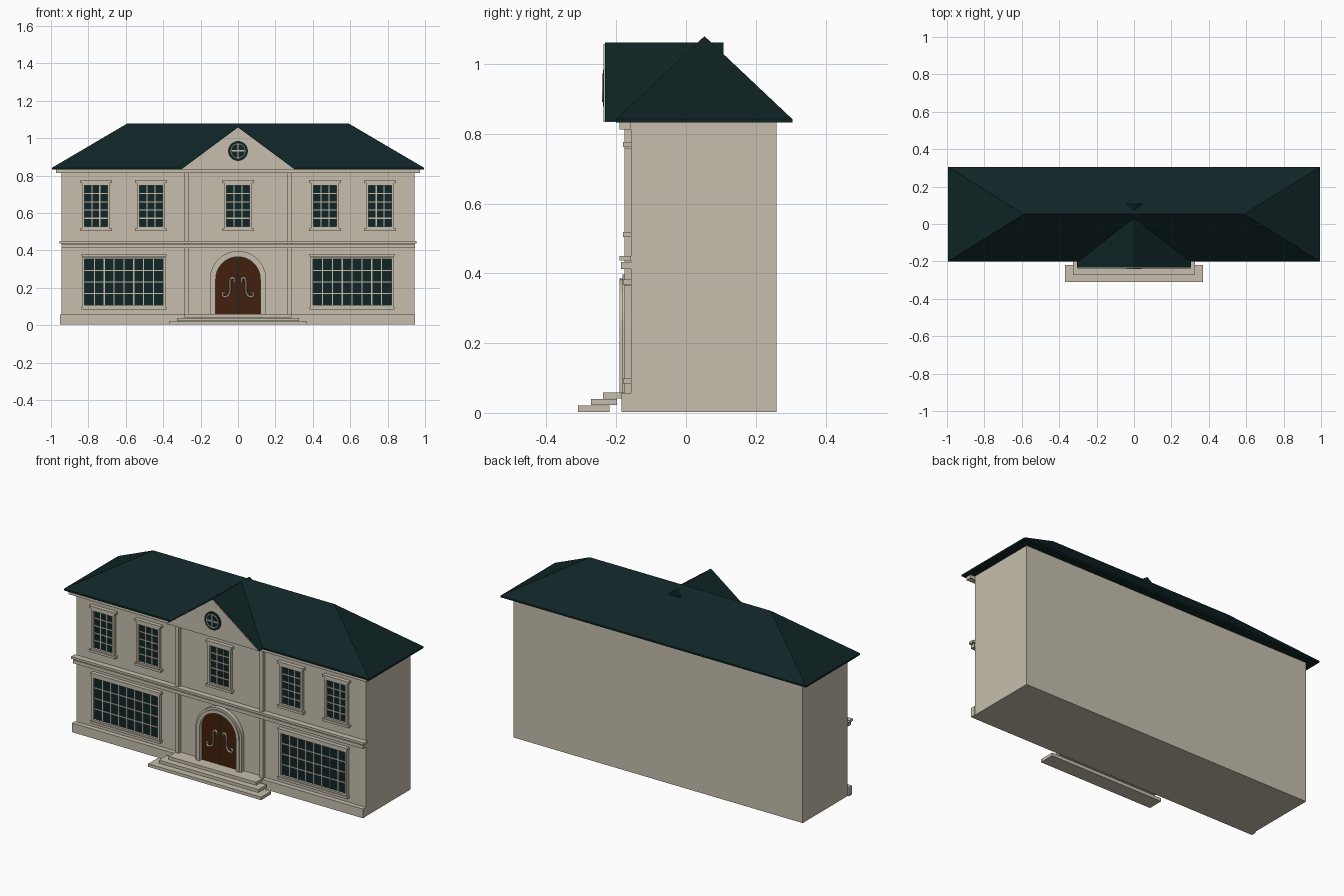
import bpy, bmesh, math
from mathutils import Vector

if "Cube" in bpy.data.objects:
    bpy.data.objects.remove(bpy.data.objects["Cube"])


def material(name, rgb):
    m = bpy.data.materials.new(name)
    m.diffuse_color = (*rgb, 1)
    m.use_nodes = True
    m.node_tree.nodes["Principled BSDF"].inputs["Base Color"].default_value = m.diffuse_color
    return m


STONE = material("warm stone", (0.57, 0.52, 0.42))
TEAL = material("dark teal", (0.005, 0.018, 0.019))
WOOD = material("brown wood", (0.055, 0.014, 0.004))
WALL = -0.157  # front wall plane


def finish(name, bm, mat):
    bmesh.ops.recalc_face_normals(bm, faces=bm.faces)
    me = bpy.data.meshes.new(name)
    bm.to_mesh(me)
    bm.free()
    me.materials.append(mat)
    ob = bpy.data.objects.new(name, me)
    bpy.context.collection.objects.link(ob)
    return ob


def add_box(bm, x0, x1, y0, y1, z0, z1):
    r = bmesh.ops.create_cube(bm, size=1)
    for v in r["verts"]:
        v.co = Vector(((x0 + x1) / 2 + v.co.x * (x1 - x0),
                       (y0 + y1) / 2 + v.co.y * (y1 - y0),
                       (z0 + z1) / 2 + v.co.z * (z1 - z0)))


def boxes(name, mat, *dims):
    bm = bmesh.new()
    for d in dims:
        add_box(bm, *d)
    return finish(name, bm, mat)


def add_prism(bm, outline, y0, y1):
    """Extrude an (x, z) outline from y0 to y1."""
    f = bm.faces.new([bm.verts.new((x, y0, z)) for x, z in outline])
    r = bmesh.ops.extrude_face_region(bm, geom=[f])
    for v in r["geom"]:
        if isinstance(v, bmesh.types.BMVert):
            v.co.y = y1


def prism(name, mat, outline, y0, y1):
    bm = bmesh.new()
    add_prism(bm, outline, y0, y1)
    return finish(name, bm, mat)


def arc(r, cz, a0, a1, n):
    return [(r * math.cos(a0 + (a1 - a0) * i / n), cz + r * math.sin(a0 + (a1 - a0) * i / n))
            for i in range(n + 1)]


# Main block and horizontal mouldings
boxes("house_walls", STONE, (-0.943, 0.943, WALL, 0.26, 0.003, 0.835))
boxes("plinth", STONE, (-0.952, 0.945, -0.185, WALL, 0.003, 0.057))
boxes("belt_course", STONE, (-0.945, 0.945, -0.187, WALL, 0.412, 0.432),
      (-0.955, 0.955, -0.19, WALL, 0.437, 0.45))
boxes("cornice", STONE, (-0.972, 0.972, -0.19, WALL, 0.813, 0.832))
boxes("pilasters", STONE, *[(s * 0.275 - 0.012, s * 0.275 + 0.012, -0.177, WALL, 0.057, 0.813)
                            for s in (-1, 1)])

# Entrance steps
for i, (hw, y0, y1, z) in enumerate([(0.368, -0.31, -0.22, 0.003),
                                     (0.325, -0.273, -0.198, 0.022),
                                     (0.285, -0.238, WALL, 0.041)]):
    boxes(f"step_{i + 1}", STONE, (-hw, hw, y0, y1, z, z + 0.018))


# Windows: glass, frame, glazing bars, lintel and sill
def window(cx, hw, z0, z1, cols, rows, hood):
    boxes("window_glass", TEAL, (cx - hw, cx + hw, -0.163, WALL, z0, z1))
    t, bar = 0.012, 0.003
    parts = [(cx - hw - t, cx - hw, -0.176, WALL, z0 - t, z1 + t),
             (cx + hw, cx + hw + t, -0.176, WALL, z0 - t, z1 + t),
             (cx - hw, cx + hw, -0.176, WALL, z1, z1 + t),
             (cx - hw, cx + hw, -0.176, WALL, z0 - t, z0)]
    for i in range(1, cols):
        x = cx - hw + 2 * hw * i / cols
        parts.append((x - bar, x + bar, -0.167, -0.16, z0, z1))
    for i in range(1, rows):
        z = z0 + (z1 - z0) * i / rows
        parts.append((cx - hw, cx + hw, -0.1665, -0.16, z - bar, z + bar))
    boxes("window_frame", STONE, *parts)
    boxes("window_lintel_and_sill", STONE,
          (cx - hood, cx + hood, -0.18, WALL, z1 + 0.014, z1 + 0.028),
          (cx - hood, cx + hood, -0.18, WALL, z0 - 0.024, z0 - 0.01))


for cx in (-0.76, -0.465, 0, 0.465, 0.76):
    window(cx, 0.062, 0.528, 0.748, 3, 5, 0.085)
for cx in (-0.61, 0.61):
    window(cx, 0.21, 0.108, 0.354, 8, 4, 0.227)

# Arched double door with surround
door_arc = arc(0.12, 0.247, 0, math.pi, 24)
prism("door", WOOD, [(0.12, 0.059)] + door_arc + [(-0.12, 0.059)], -0.167, WALL)
boxes("door_gap", TEAL, (-0.003, 0.003, -0.169, -0.16, 0.059, 0.365))


def surround(name, r0, r1, y0):
    bm = bmesh.new()
    outer = [(r1, 0.059)] + arc(r1, 0.247, 0, math.pi, 24) + [(-r1, 0.059)]
    inner = [(r0, 0.059)] + arc(r0, 0.247, 0, math.pi, 24) + [(-r0, 0.059)]
    for a, b, c, d in zip(outer, outer[1:], inner[1:], inner):
        add_prism(bm, [a, b, c, d], y0, WALL)
    bmesh.ops.remove_doubles(bm, verts=bm.verts, dist=1e-5)
    # drop the hidden faces between segments
    seen = {}
    for f in bm.faces:
        seen.setdefault(frozenset(v.index for v in f.verts), []).append(f)
    bmesh.ops.delete(bm, geom=[f for fs in seen.values() if len(fs) > 1 for f in fs],
                     context="FACES")
    return finish(name, bm, STONE)


surround("door_surround_outer", 0.137, 0.15, -0.182)
surround("door_surround_inner", 0.119, 0.138, -0.19)

# Scrolled door handles
SCROLL = [(0.02, 0.232), (0.02, 0.248), (0.032, 0.254), (0.042, 0.238), (0.042, 0.2),
          (0.047, 0.168), (0.063, 0.153), (0.08, 0.156), (0.082, 0.17), (0.072, 0.174)]
for s in (-1, 1):
    cu = bpy.data.curves.new("door_handle", "CURVE")
    cu.dimensions = "3D"
    cu.bevel_depth, cu.bevel_resolution, cu.resolution_u = 0.005, 1, 4
    cu.use_fill_caps = True
    sp = cu.splines.new("BEZIER")
    sp.bezier_points.add(len(SCROLL) - 1)
    for p, (x, z) in zip(sp.bezier_points, SCROLL):
        p.co = (s * x, -0.17, z)
        p.handle_left_type = p.handle_right_type = "AUTO"
    cu.materials.append(STONE)
    bpy.context.collection.objects.link(bpy.data.objects.new("door_handle", cu))

# Hipped main roof with a thin fascia
bm = bmesh.new()
EX, Y0, Y1, RIDGE = 0.995, -0.2, 0.305, 0.59
rings = [[bm.verts.new((x, y, z)) for x, y in
          ((-EX, Y0), (EX, Y0), (EX, Y1), (-EX, Y1))] for z in (0.832, 0.842)]
left, right = [bm.verts.new((x, 0.053, 1.08)) for x in (-RIDGE, RIDGE)]
low, top = rings
bm.faces.new(low)
for i in range(4):
    j = (i + 1) % 4
    bm.faces.new((low[i], low[j], top[j], top[i]))
for f in ((top[0], top[1], right, left), (top[2], top[3], left, right),
          (top[1], top[2], right), (top[3], top[0], left)):
    bm.faces.new(f)
finish("main_roof", bm, TEAL)

# Front gable roof, pediment face and raking trim
prism("gable_roof", TEAL, [(-0.305, 0.836), (0.305, 0.836), (0, 1.062)], -0.232, 0.107)
prism("pediment", STONE, [(-0.302, 0.834), (0.302, 0.834), (0, 1.058)], -0.2335, -0.19)
bm = bmesh.new()
for s in (-1, 1):
    add_prism(bm, [(s * 0.302, 0.834), (0, 1.058), (0, 1.038), (s * 0.275, 0.834)],
              -0.237, -0.23)
finish("raking_trim", bm, STONE)

# Round pediment window with cross bars
CZ = 0.932
prism("round_window", TEAL, arc(0.053, CZ, 0, math.tau * 31 / 32, 31), -0.238, -0.23)
bpy.ops.mesh.primitive_torus_add(major_radius=0.038, minor_radius=0.0035, major_segments=32,
                                 minor_segments=6, location=(0, -0.238, CZ),
                                 rotation=(math.pi / 2, 0, 0))
ring = bpy.context.object
ring.name = "round_window_ring"
ring.data.materials.append(STONE)
bpy.ops.object.shade_smooth_by_angle()
boxes("round_window_bars", STONE, (-0.004, 0.004, -0.241, -0.236, CZ - 0.037, CZ + 0.037),
      (-0.037, 0.037, -0.2405, -0.236, CZ - 0.004, CZ + 0.004))
